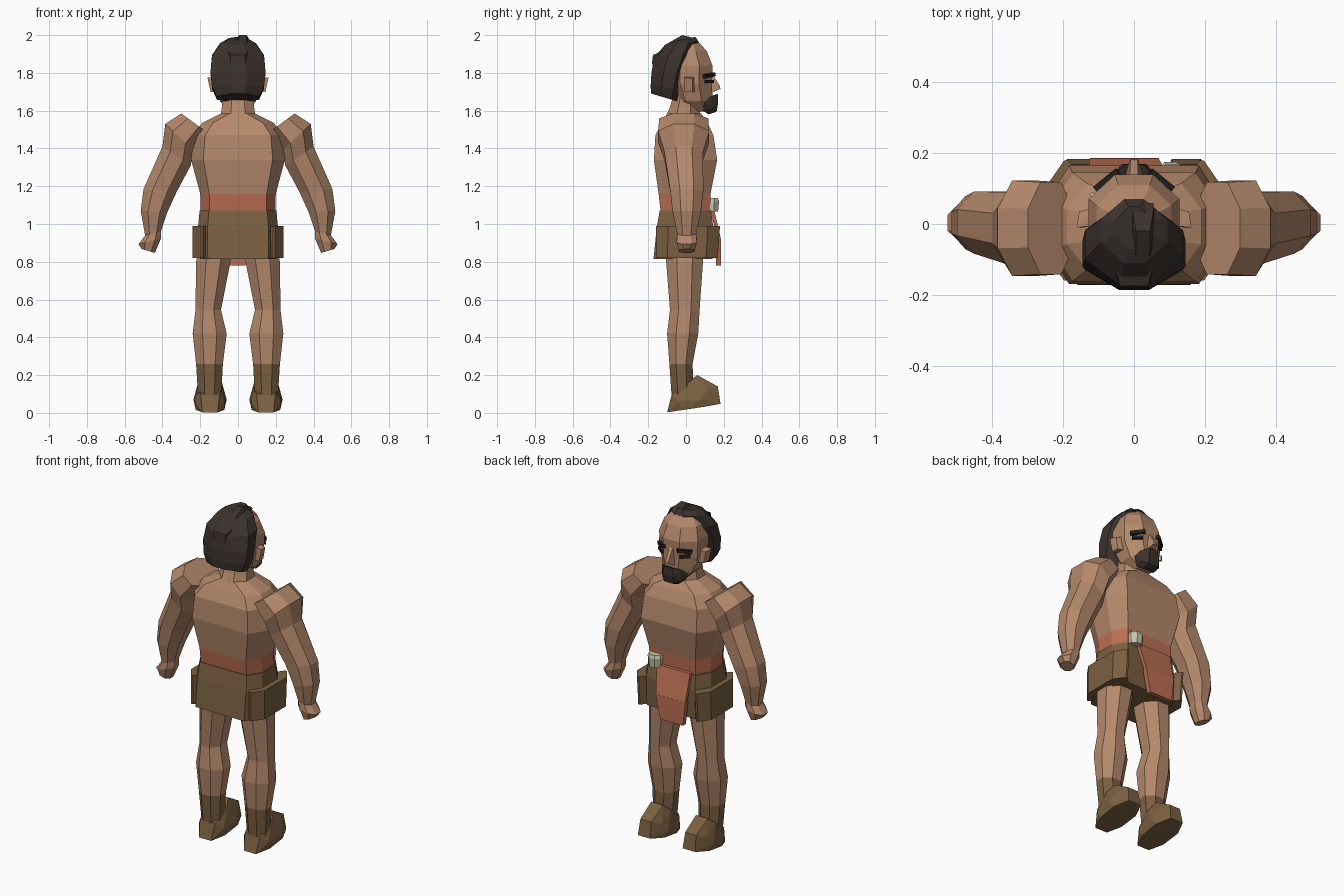
import bpy, bmesh, math
from mathutils import Vector, Matrix

cube = bpy.data.objects.get("Cube")
if cube:
    bpy.data.objects.remove(cube, do_unlink=True)


def material(name, r, g, b):
    m = bpy.data.materials.new(name)
    m.use_nodes = True
    m.diffuse_color = (r, g, b, 1)
    m.node_tree.nodes["Principled BSDF"].inputs["Base Color"].default_value = (r, g, b, 1)
    return m


SKIN = material("skin", .46, .25, .148)
BROWN = material("brown_leather", .2, .117, .053)
RUST = material("rust_cloth", .5, .155, .085)
HAIR = material("dark_hair", .045, .032, .027)
BLACK = material("black", .015, .013, .013)
PALE = material("pale_bone", .58, .55, .4)


def finish(name, bm, mats, rule=None):
    """Turn a bmesh into a flat shaded object; rule picks a material per face."""
    bmesh.ops.recalc_face_normals(bm, faces=bm.faces[:])
    if rule:
        for face in bm.faces:
            face.material_index = rule(face.calc_center_median())
    mesh = bpy.data.meshes.new(name)
    bm.to_mesh(mesh)
    bm.free()
    for m in mats:
        mesh.materials.append(m)
    obj = bpy.data.objects.new(name, mesh)
    bpy.context.scene.collection.objects.link(obj)
    return obj


def octagon(center, u, v, f, g):
    """Eight-sided ring; f and g are the flat shares along u and v."""
    signs = [(1, g), (f, 1), (-f, 1), (-1, g), (-1, -g), (-f, -1), (f, -1), (1, -g)]
    return [center + u * a + v * b for a, b in signs]


def loft(name, rings, mats, rule=None):
    bm = bmesh.new()
    loops = [[bm.verts.new(p) for p in ring] for ring in rings]
    for low, high in zip(loops, loops[1:]):
        for i in range(len(low)):
            j = (i + 1) % len(low)
            bm.faces.new((low[i], low[j], high[j], high[i]))
    bm.faces.new(loops[0])
    bm.faces.new(loops[-1])
    return finish(name, bm, mats, rule)


def level(z, x0, x1, y0, y1, f=.42, g=.42, tilt=0):
    """Ring lying flat at height z, sloping by tilt towards +y."""
    return octagon(Vector(((x0 + x1) / 2, (y0 + y1) / 2, z)),
                   Vector(((x1 - x0) / 2, 0, 0)), Vector((0, (y1 - y0) / 2, tilt)), f, g)


def hull(name, points, mat):
    bm = bmesh.new()
    for p in points:
        bm.verts.new(p)
    result = bmesh.ops.convex_hull(bm, input=bm.verts[:])
    spare = list({v for v in result["geom_interior"] if isinstance(v, bmesh.types.BMVert)})
    bmesh.ops.delete(bm, geom=spare, context="VERTS")
    bmesh.ops.dissolve_limit(bm, angle_limit=.02, verts=bm.verts[:], edges=bm.edges[:])
    return finish(name, bm, [mat])


def paired(points, center=0):
    """Points given as half width, y, z, repeated on both sides of center."""
    return [(center + s * x, y, z) for x, y, z in points for s in (-1, 1)]


def box(name, center, size, mat, turn=0, roll=0):
    bm = bmesh.new()
    rot = Matrix.Rotation(turn, 4, "Z") @ Matrix.Rotation(roll, 4, "Y")
    bmesh.ops.create_cube(bm, size=1, matrix=Matrix.Translation(center) @ rot
                          @ Matrix.Diagonal((*size, 1)))
    return finish(name, bm, [mat])


# Torso with belt band, and neck
loft("torso", [level(z, -w, w, back, front, f, .4) for z, w, back, front, f in (
    (1.04, .198, -.13, .122, .76), (1.07, .198, -.135, .127, .76), (1.16, .2, -.145, .13, .76),
    (1.34, .248, -.17, .165, .74), (1.47, .235, -.162, .145, .74),
    (1.535, .19, -.13, .115, .7), (1.585, .09, -.1, .08, .5))],
    [SKIN, RUST], lambda c: int(1.06 < c.z < 1.17))
loft("neck", [level(1.56, -.095, .095, -.11, .08), level(1.62, -.085, .085, -.085, .07),
              level(1.7, -.085, .085, -.06, .06)], [SKIN])

# Kilt
loft("kilt", [level(.815, -.2, .2, -.172, .14, .8, .5), level(.98, -.212, .212, -.155, .145, .76, .5),
              level(1.072, -.203, .203, -.139, .132, .76, .42)], [BROWN])

# Hanging front cloth and its bone clasp
hull("cloth_upper", [(x, y + t, z) for t in (0, .02) for x, y, z in (
    (.09, .128, 1.08), (-.13, .128, 1.08), (.07, .165, .92), (-.125, .165, .92))], RUST)
hull("cloth_lower", [(x, y, z) for y in (.158, .186) for x, z in (
    (.07, .92), (-.125, .92), (.04, .78), (-.11, .78))], RUST)
loft("belt_clasp", [level(z, .105 - w, .105 + w, .132 - w, .132 + w) for z, w in
                    ((1.065, .038), (1.12, .043), (1.137, .036))], [PALE])

# Head
loft("head", [level(z, -w, w, back, front) for z, w, back, front in (
    (1.595, .045, .03, .125), (1.65, .095, -.06, .14), (1.74, .123, -.1, .138),
    (1.84, .128, -.1, .14), (1.915, .106, -.09, .11), (1.965, .06, -.06, .065))], [SKIN])
hull("nose", paired([(.028, .125, 1.69), (.012, .182, 1.715), (.01, .18, 1.73),
                     (.012, .13, 1.81), (.02, .1, 1.75)]), SKIN)
hull("beard", paired([(.03, .162, 1.595), (.035, .12, 1.58), (.062, .135, 1.61), (.06, .09, 1.6),
                      (.08, .1, 1.65), (.066, .13, 1.675), (.025, .168, 1.69),
                      (.035, .17, 1.64)]), HAIR)

# Hair: swept cap, rounder at the back, with a top tuft
loft("hair", [level(z, -w, w, back, front, .3, .36, tilt) for z, w, back, front, tilt in (
    (1.667, .112, -.186, -.025, -.024), (1.72, .137, -.187, -.01, -.015),
    (1.8, .146, -.183, .015, 0), (1.89, .138, -.17, .055, .01),
    (1.955, .095, -.11, .07, .005), (1.98, .05, -.07, .05, .01))], [HAIR])
hull("hair_tuft", paired([(.035, -.02, 1.965), (.02, -.02, 2), (.03, .06, 1.965),
                          (.02, -.09, 1.96), (.03, .04, 1.985)], .025), HAIR)
hull("hair_swirl", paired([(.06, -.14, 1.84), (.04, -.181, 1.845), (.04, -.175, 1.895),
                           (.06, -.1, 1.925)]), HAIR)
box("cheek_charm", (-.113, .074, 1.715), (.012, .032, .03), PALE, .5)


def boots_below(c):
    return int(c.z < .25)


for side, s in (("left", 1), ("right", -1)):
    # Ears, brows and eyes
    hull(side + "_ear", [(s * x, y, z) for x, y, z in (
        (.115, -.005, 1.7), (.115, .045, 1.7), (.115, .045, 1.78), (.115, -.005, 1.78),
        (.145, -.01, 1.7), (.162, -.01, 1.775), (.142, .035, 1.7), (.155, .035, 1.77))], SKIN)
    box(side + "_brow", (s * .076, .122, 1.787), (.082, .024, .02), BLACK, -s * .68, s * .15)
    box(side + "_eye", (s * .077, .121, 1.755), (.058, .02, .017), BLACK, -s * .68)

    # Arm: rings set by inner and outer edge points, from shoulder to fist
    rings = []
    for xi, zi, xo, zo, depth in (
            (.17, 1.49, .3, 1.585, .13), (.237, 1.39, .385, 1.53, .135),
            (.25, 1.31, .4, 1.41, .102), (.325, 1.17, .5, 1.185, .088),
            (.375, 1.06, .515, 1.07, .075), (.408, .96, .492, .94, .05),
            (.407, .925, .527, .893, .054), (.44, .847, .51, .868, .04)):
        center = Vector((s * (xi + xo) / 2, -.012 if zo > 1.4 else .004, (zi + zo) / 2))
        rings.append(octagon(center, Vector((s * (xo - xi) / 2, 0, (zo - zi) / 2)),
                             Vector((0, depth, 0)), .45, .42))
    loft(side + "_arm", rings, [SKIN])

    # Leg with boot shaft below the calf
    loft(side + "_leg", [level(z, s * inner, s * outer, back, front) for z, inner, outer, back, front in (
        (.07, .09, .21, -.075, .04), (.26, .08, .222, -.088, .035), (.42, .06, .24, -.1, .065),
        (.545, .09, .225, -.085, .072), (.8, .04, .222, -.105, .09), (.9, .03, .2, -.11, .09))],
        [SKIN, BROWN], boots_below)
    hull(side + "_boot", paired([
        (.04, -.1, .003), (.075, -.02, .015), (.078, .1, .033), (.042, .183, .048),
        (.088, .08, .07), (.08, -.04, .06), (.035, .168, .14), (.068, .11, .12),
        (.04, .06, .2), (.062, .02, .165), (.05, -.075, .1)], s * .148), BROWN)

    # Kilt side flap
    loft(side + "_kilt_flap", [level(z, s * .14, s * .242, -.16, front, .12, .62)
                               for z, front in ((.82, .168), (.99, .18))], [BROWN])
